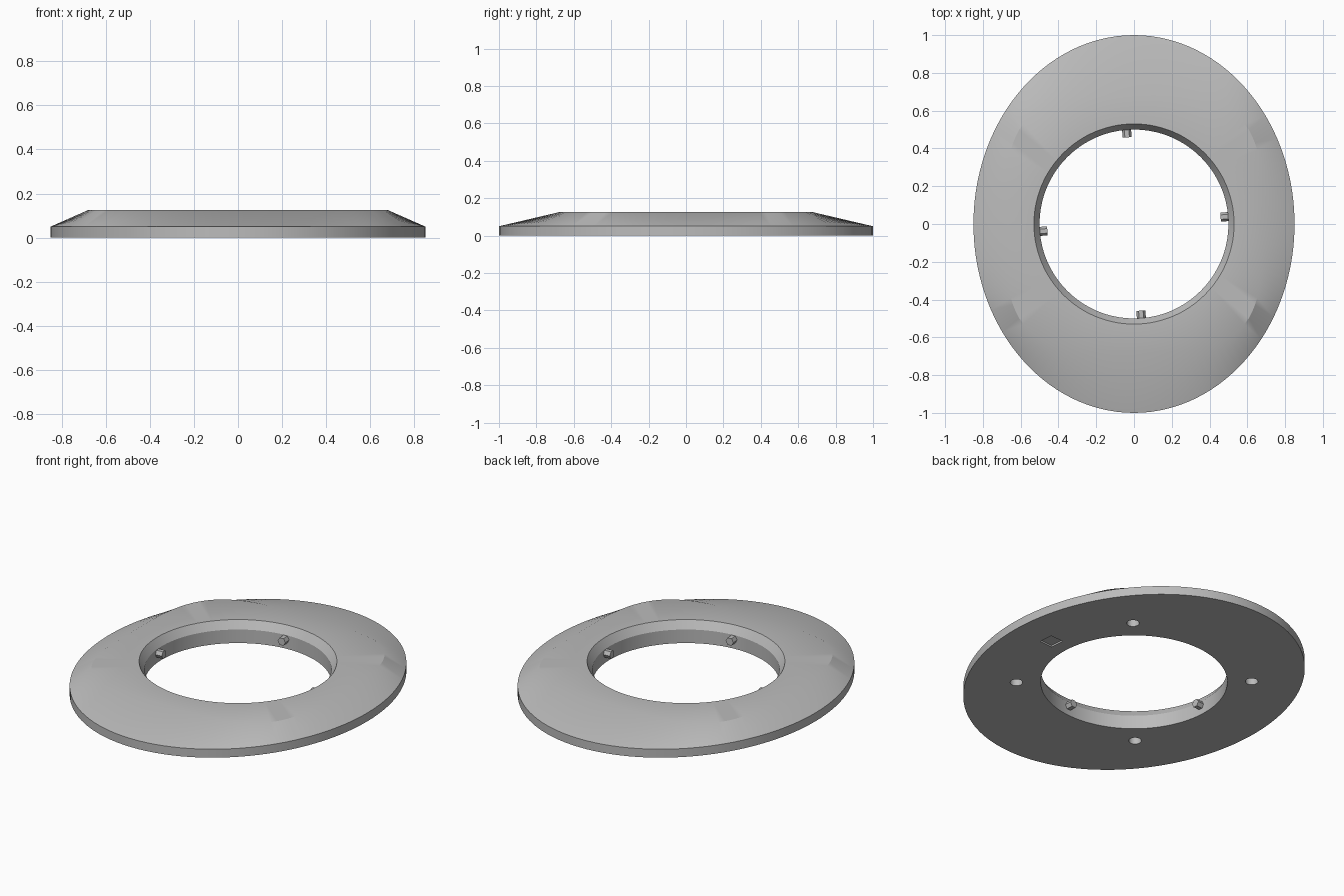
import bpy
import bmesh
from math import cos, sin, pi, radians
from mathutils import Matrix

cube = bpy.data.objects.get("Cube")
if cube:
    bpy.data.objects.remove(cube, do_unlink=True)

SEGMENTS = 128
TWIST = radians(4.5)      # pegs and recesses are turned slightly off axis

grey = bpy.data.materials.new("light_grey")
grey.use_nodes = True
colour = (0.5, 0.5, 0.5, 1)
grey.diffuse_color = colour
grey.node_tree.nodes["Principled BSDF"].inputs["Base Color"].default_value = colour


def make_object(name, bm):
    bmesh.ops.recalc_face_normals(bm, faces=bm.faces)
    mesh = bpy.data.meshes.new(name)
    bm.to_mesh(mesh)
    bm.free()
    mesh.materials.append(grey)
    obj = bpy.data.objects.new(name, mesh)
    bpy.context.collection.objects.link(obj)
    return obj


def activate(obj):
    bpy.ops.object.select_all(action='DESELECT')
    obj.select_set(True)
    bpy.context.view_layer.objects.active = obj


def oval(rx, ry, power, z):
    """Closed ring of points; a power above 2 squares the oval off."""
    ring = []
    for i in range(SEGMENTS):
        c, s = cos(2 * pi * i / SEGMENTS), sin(2 * pi * i / SEGMENTS)
        r = (abs(c / rx) ** power + abs(s / ry) ** power) ** (-1 / power)
        ring.append((r * c, r * s, z))
    return ring


def add_prism(bm, radius, depth, sides, matrix):
    bmesh.ops.create_cone(bm, cap_ends=True, segments=sides, radius1=radius,
                          radius2=radius, depth=depth, matrix=matrix)


# Bezel: oval rim, squared-off flat top, chamfered round opening
bm = bmesh.new()
profile = [oval(0.85, 1, 2, 0), oval(0.85, 1, 2, 0.05),
           oval(0.68, 0.68, 3.57, 0.125), oval(0.53, 0.53, 2, 0.125),
           oval(0.5, 0.5, 2, 0.08), oval(0.5, 0.5, 2, 0)]
rings = [[bm.verts.new(p) for p in ring] for ring in profile]
for a, b in zip(rings, rings[1:] + rings[:1]):
    for i in range(SEGMENTS):
        j = (i + 1) % SEGMENTS
        bm.faces.new((a[i], a[j], b[j], b[i]))
bezel = make_object("bezel_ring", bm)

# Underside recesses: four blind round holes and one shallow square
bm = bmesh.new()
for k in range(4):
    turn = Matrix.Rotation(TWIST + pi / 4 + k * pi / 2, 4, 'Z')
    add_prism(bm, 0.034, 0.14, 24, turn @ Matrix.Translation((0.63, 0, 0)))
turn = Matrix.Rotation(TWIST, 4, 'Z')
bmesh.ops.create_cube(bm, size=1, matrix=turn @ Matrix.Translation((0.62, 0, 0))
                      @ Matrix.Diagonal((0.085, 0.085, 0.02, 1)))
cutter = make_object("recess_cutter", bm)
cutter.hide_render = True

cut = bezel.modifiers.new("recesses", 'BOOLEAN')
cut.operation = 'DIFFERENCE'
cut.solver = 'EXACT'
cut.object = cutter
activate(bezel)
bpy.ops.object.modifier_apply(modifier=cut.name)
bpy.data.objects.remove(cutter, do_unlink=True)
activate(bezel)
bpy.ops.object.shade_smooth_by_angle(angle=radians(32))

# Locking pegs: small six-sided studs pointing into the opening
for k in range(4):
    bm = bmesh.new()
    turn = Matrix.Rotation(TWIST + k * pi / 2, 4, 'Z')
    add_prism(bm, 0.024, 0.05, 6, turn @ Matrix.Translation((0.485, 0, 0.056))
              @ Matrix.Rotation(pi / 2, 4, 'Y') @ Matrix.Rotation(pi / 2, 4, 'Z')
              @ Matrix.Rotation(pi / 2, 4, 'Z'))
    make_object("locking_peg_%d" % (k + 1), bm)
